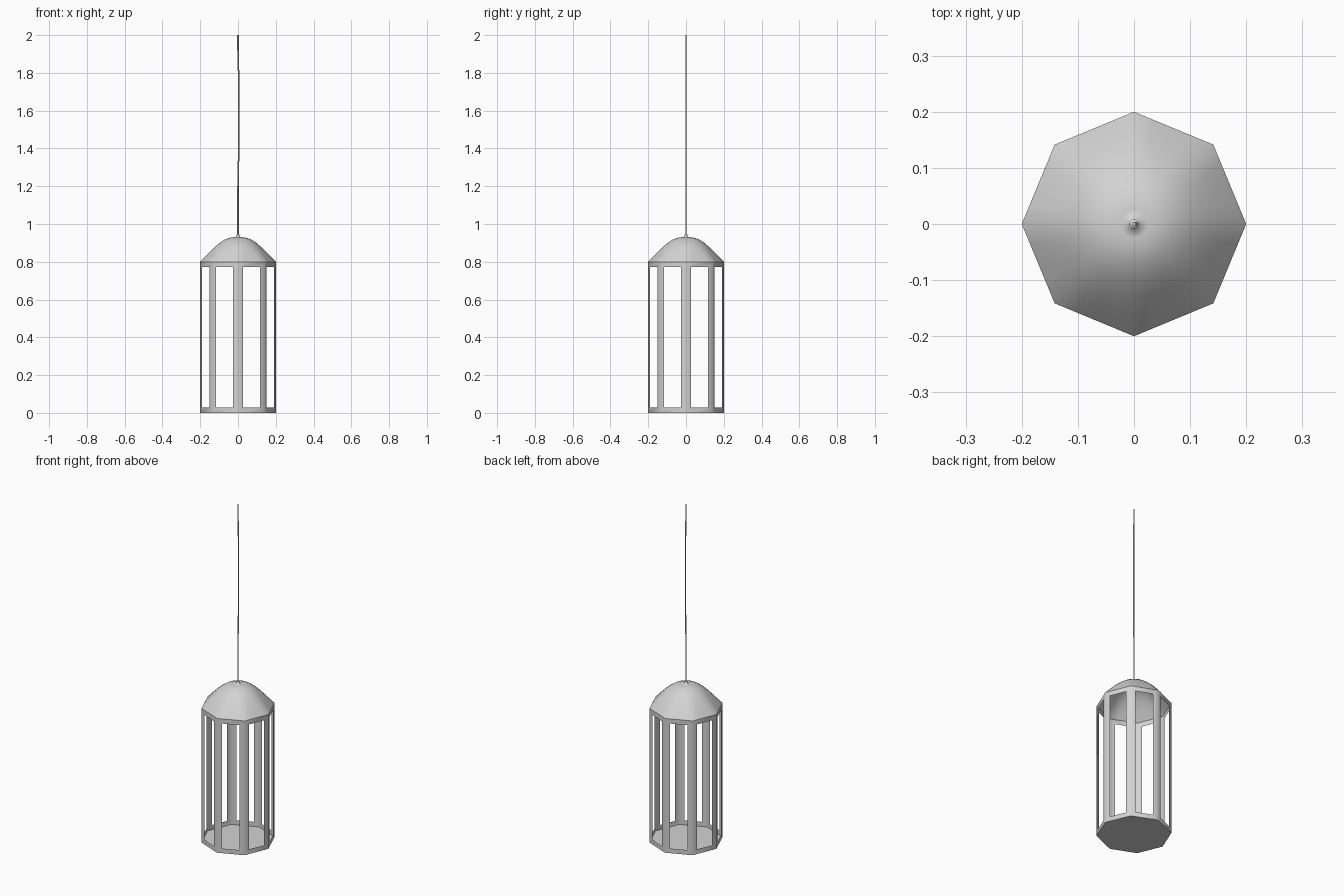
import bpy, bmesh
from math import pi, cos, sin

SIDES, RADIUS, HEIGHT, FRAME = 8, 0.2, 0.8, 0.028

if "Cube" in bpy.data.objects:
    bpy.data.objects.remove(bpy.data.objects["Cube"])

grey = bpy.data.materials.new("light grey")
grey.use_nodes = True
grey.diffuse_color = (0.65, 0.65, 0.65, 1)
grey.node_tree.nodes["Principled BSDF"].inputs["Base Color"].default_value = (0.65, 0.65, 0.65, 1)


def add_object(name, bm, smooth=False):
    mesh = bpy.data.meshes.new(name)
    bm.to_mesh(mesh)
    bm.free()
    mesh.materials.append(grey)
    for face in mesh.polygons:
        face.use_smooth = smooth
    obj = bpy.data.objects.new(name, mesh)
    bpy.context.collection.objects.link(obj)


def ring(bm, radius, z, count, squareness=0.0):
    """Circle of points, blended towards the octagon outline."""
    verts = []
    step = 2 * pi / SIDES
    for i in range(count):
        a = 2 * pi * i / count
        octagon = cos(step / 2) / cos(a % step - step / 2)
        r = radius * (1 + squareness * (octagon - 1))
        verts.append(bm.verts.new((r * cos(a), r * sin(a), z)))
    return verts


def bridge(bm, low, high):
    """Band of quads between two rings."""
    n = len(low)
    return [bm.faces.new((low[i], low[(i + 1) % n], high[(i + 1) % n], high[i]))
            for i in range(n)]


# Thin eight-sided cage: every wall inset, with its middle cut out
bm = bmesh.new()
walls = bridge(bm, ring(bm, RADIUS, 0, SIDES), ring(bm, RADIUS, HEIGHT, SIDES))
bm.normal_update()
bmesh.ops.inset_individual(bm, faces=walls, thickness=FRAME, use_even_offset=True)
bmesh.ops.delete(bm, geom=walls, context='FACES')
add_object("lantern_cage", bm, True)

# Floor plate
bm = bmesh.new()
bm.faces.new(list(reversed(ring(bm, RADIUS, 0, SIDES))))
add_object("lantern_floor", bm)

# Hollow roof: octagonal eaves turning into a round dome with a small collar
bm = bmesh.new()
profile = [(0.2, 0.8, 1), (0.165, 0.837, 0.6), (0.13, 0.872, 0.28), (0.1, 0.898, 0.1),
           (0.07, 0.918, 0), (0.045, 0.927, 0), (0.025, 0.93, 0),
           (0.01, 0.93, 0), (0.008, 0.944, 0)]
rings = [ring(bm, r, z, 32, s) for r, z, s in profile]
for lower, upper in zip(rings, rings[1:]):
    bridge(bm, lower, upper)
bm.faces.new(rings[-1])
add_object("lantern_roof", bm, True)

# Slightly wavy hanging cord
curve = bpy.data.curves.new("hanging_cord", 'CURVE')
curve.dimensions = '3D'
curve.bevel_depth = 0.004
curve.bevel_resolution = 1
curve.use_fill_caps = True
curve.materials.append(grey)
path = [(0, 0.94), (0, 1.2), (0.003, 1.35), (0.003, 1.8), (0, 1.92), (0, 2.0)]
spline = curve.splines.new('POLY')
spline.points.add(len(path) - 1)
for point, (x, z) in zip(spline.points, path):
    point.co = (x, 0, z, 1)
bpy.context.collection.objects.link(bpy.data.objects.new("hanging_cord", curve))
